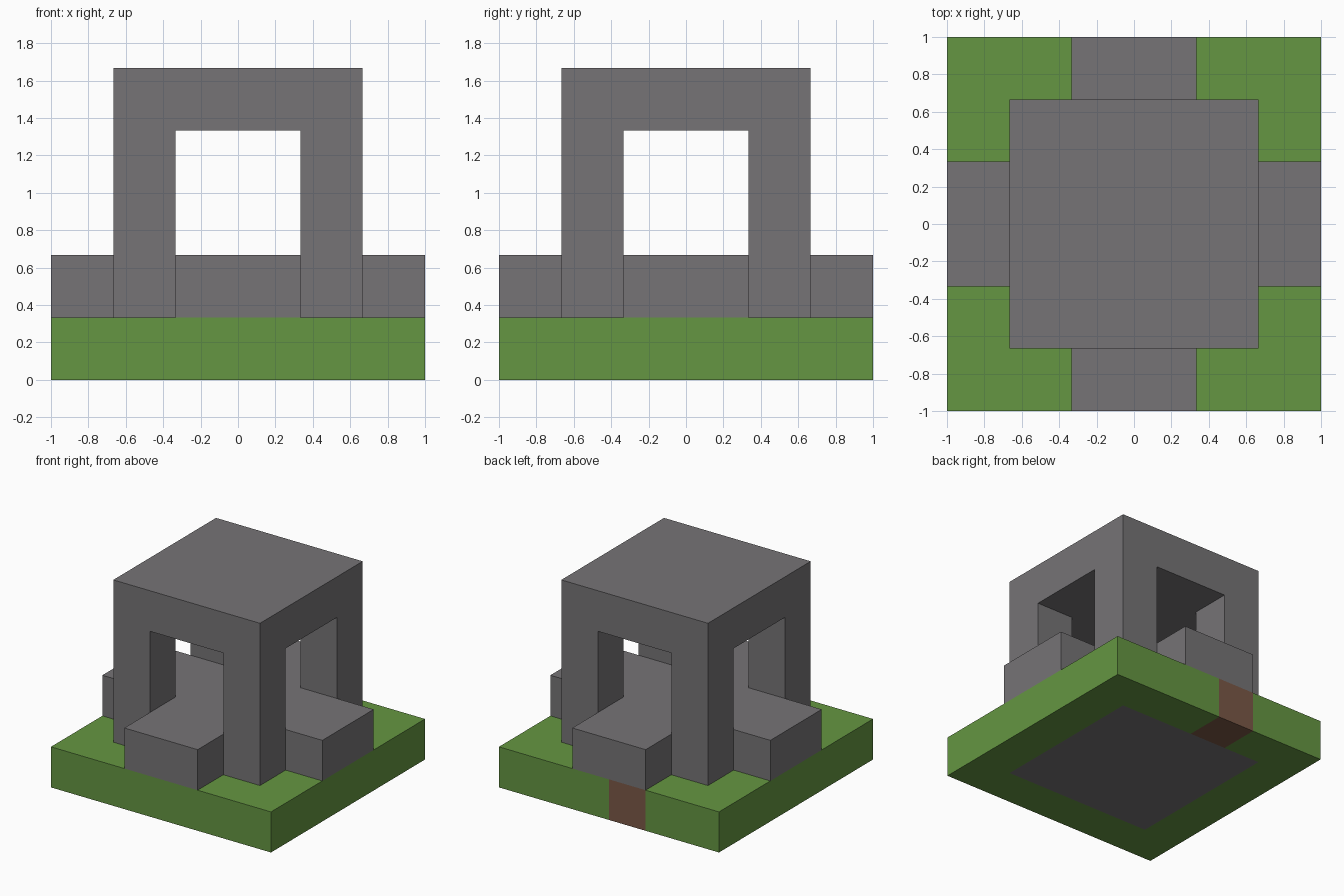
import bpy, bmesh
from itertools import product
from mathutils import Vector

if "Cube" in bpy.data.objects:
    bpy.data.objects.remove(bpy.data.objects["Cube"], do_unlink=True)

UNIT = 1 / 3      # edge of one block
SIZE = 6          # blocks along each side of the base


def material(name, color):
    mat = bpy.data.materials.new(name)
    mat.use_nodes = True
    rgba = (*color, 1)
    mat.diffuse_color = rgba
    mat.node_tree.nodes["Principled BSDF"].inputs["Base Color"].default_value = rgba
    return mat


def box(xs, ys, zs):
    """Set of blocks filling three half-open ranges."""
    return set(product(range(*xs), range(*ys), range(*zs)))


def build(name, blocks, solid, mat):
    """Mesh only the block faces that are open to the air."""
    bm = bmesh.new()
    for block in blocks:
        centre = Vector(block) + Vector((0.5, 0.5, 0.5))
        for axis, sign in product(range(3), (-1, 1)):
            normal = Vector((0, 0, 0))
            normal[axis] = sign
            if tuple(int(c) for c in Vector(block) + normal) in solid:
                continue
            u = Vector((0, 0, 0))
            u[(axis + 1) % 3] = 0.5
            v = normal.cross(u)
            mid = centre + normal * 0.5
            corners = (mid - u - v, mid + u - v, mid + u + v, mid - u + v)
            offset = Vector((SIZE / 2, SIZE / 2, 0))
            bm.faces.new([bm.verts.new((c - offset) * UNIT) for c in corners])
    # Weld the blocks and merge coplanar squares
    bmesh.ops.remove_doubles(bm, verts=bm.verts, dist=0.001)
    bmesh.ops.dissolve_limit(bm, angle_limit=0.01, verts=bm.verts, edges=bm.edges)
    mesh = bpy.data.meshes.new(name)
    bm.to_mesh(mesh)
    bm.free()
    mesh.materials.append(mat)
    bpy.context.collection.objects.link(bpy.data.objects.new(name, mesh))


stone = material("grey stone", (0.181, 0.174, 0.182))
grass = material("grass green", (0.130, 0.305, 0.054))
earth = material("brown earth", (0.195, 0.098, 0.061))

full, inner, middle = (0, SIZE), (1, 5), (2, 4)

# Base layer: grass border around a stone foundation, one earth block at the back
foundation = box(inner, inner, (0, 1))
earth_block = {(2, 5, 0)}
grass_border = box(full, full, (0, 1)) - foundation - earth_block

# Cross-shaped platform running out to all four sides
platform = box(full, middle, (1, 2)) | box(middle, full, (1, 2))

# Four corner pillars carrying a flat roof
shelter = box(inner, inner, (4, 5))
for x, y in product((1, 4), repeat=2):
    shelter |= box((x, x + 1), (y, y + 1), (1, 4))

parts = (
    ("stone_foundation", foundation, stone),
    ("earth_block", earth_block, earth),
    ("grass_border", grass_border, grass),
    ("cross_platform", platform, stone),
    ("pillars_and_roof", shelter, stone),
)
solid = set().union(*(blocks for _, blocks, _ in parts))
for name, blocks, mat in parts:
    build(name, blocks, solid, mat)
